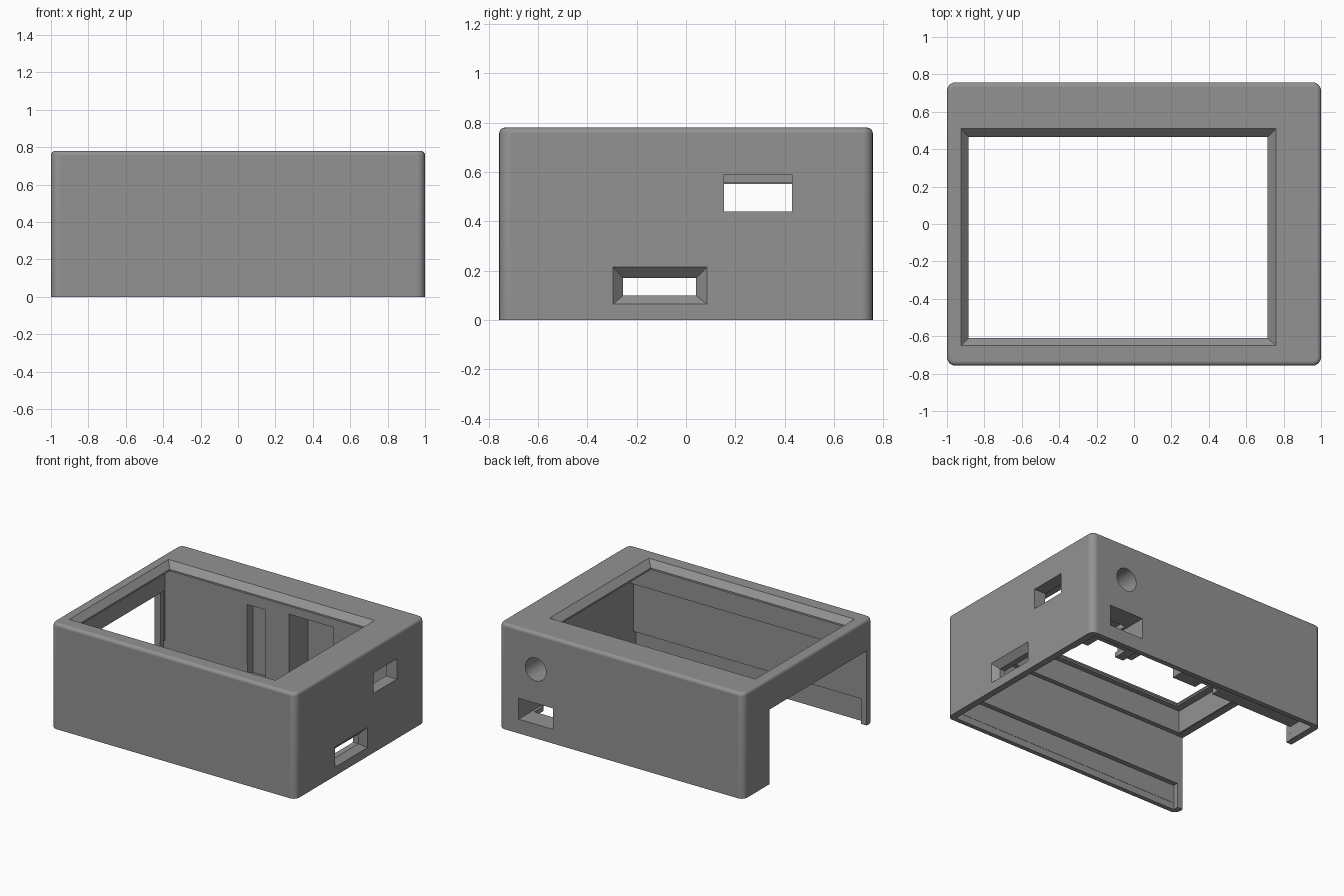
import bpy, bmesh, math
from mathutils import Vector, Matrix

if "Cube" in bpy.data.objects:
    bpy.data.objects.remove(bpy.data.objects["Cube"])

grey = bpy.data.materials.new("mid_grey")
grey.diffuse_color = (0.29, 0.29, 0.29, 1)
grey.use_nodes = True
grey.node_tree.nodes["Principled BSDF"].inputs["Base Color"].default_value = grey.diffuse_color


def mesh_object(name, bm):
    bmesh.ops.recalc_face_normals(bm, faces=bm.faces)
    me = bpy.data.meshes.new(name)
    bm.to_mesh(me)
    bm.free()
    ob = bpy.data.objects.new(name, me)
    bpy.context.collection.objects.link(ob)
    me.materials.append(grey)
    return ob


def box_mesh(x0, x1, y0, y1, z0, z1):
    bm = bmesh.new()
    bmesh.ops.create_cube(bm, size=1)
    for v in bm.verts:
        v.co = Vector(((x0 + x1) / 2 + v.co.x * (x1 - x0),
                       (y0 + y1) / 2 + v.co.y * (y1 - y0),
                       (z0 + z1) / 2 + v.co.z * (z1 - z0)))
    return bm


def loft(name, outer, inner):
    """Solid between two four-point loops."""
    bm = bmesh.new()
    a = [bm.verts.new(p) for p in outer]
    b = [bm.verts.new(p) for p in inner]
    bm.faces.new(a)
    bm.faces.new(b)
    for i in range(4):
        j = (i + 1) % 4
        bm.faces.new((a[i], a[j], b[j], b[i]))
    return mesh_object(name, bm)


def rect(u0, u1, v0, v1):
    return [(u0, v0), (u1, v0), (u1, v1), (u0, v1)]


# Outer case: rounded upright corners, then a smaller round on the top rim
bm = box_mesh(-1, 1, -0.757, 0.757, 0, 0.78)
upright = [e for e in bm.edges if abs(e.verts[0].co.z - e.verts[1].co.z) > 0.1]
bmesh.ops.bevel(bm, geom=upright, offset=0.045, segments=6, profile=0.5, affect='EDGES')
rim = [e for e in bm.edges if min(v.co.z for v in e.verts) > 0.77]
bmesh.ops.bevel(bm, geom=rim, offset=0.022, segments=4, profile=0.5, affect='EDGES')
case = mesh_object("case", bm)


def cut(ob):
    m = case.modifiers.new("cut", 'BOOLEAN')
    m.operation = 'DIFFERENCE'
    m.solver = 'EXACT'
    m.object = ob
    bpy.context.view_layer.objects.active = case
    bpy.context.view_layer.update()
    bpy.ops.object.modifier_apply(modifier=m.name)
    bpy.data.objects.remove(ob)


# Round rear hole
bm = bmesh.new()
bmesh.ops.create_cone(bm, cap_ends=True, segments=32, radius1=0.085, radius2=0.085,
                      depth=0.5, matrix=Matrix.Translation((0.70, 0.65, 0.51))
                      @ Matrix.Rotation(math.radians(90), 4, 'X'))
cut(mesh_object("round_hole", bm))

# (x0, x1, y0, y1, z0, z1)
hollows = [
    (-0.94, 0.905, -0.65, 0.49, -0.1, 0.722),    # upper cavity
    (-0.95, 0.91, -0.685, 0.485, -0.1, 0.555),   # main cavity
    (-0.955, 0.915, -0.722, 0.494, -0.1, 0.185), # lid recess
    (-0.952, 0.95, -0.724, 0.496, -0.1, 0.05),   # lid opening
    (-0.951, 0.51, 0.3, 0.72, -0.1, 0.10),       # space under rear block
    (0.5, 0.945, 0.3, 0.722, -0.1, 0.07),
    (0.075, 0.435, 0.4, 0.71, -0.1, 0.65),       # wide pocket in rear block
    (-0.27, -0.12, 0.4, 0.56, -0.1, 0.63),       # narrow slot in rear block
    (0.58, 0.82, 0.4, 0.60, -0.1, 0.30),         # pocket behind rear port
    (-1.1, -0.9, -0.684, 0.45, -0.1, 0.552),     # side opening
    (0.88, 1.1, 0.155, 0.43, 0.44, 0.59),        # upper side port
    (0.56, 0.84, 0.45, 0.9, 0.105, 0.26),        # rear port
]
for h in hollows:
    cut(mesh_object("hollow", box_mesh(*h)))

# Display window: tapered rim, then straight opening
outer = rect(-0.926, 0.761, -0.651, 0.511)
inner = rect(-0.885, 0.715, -0.61, 0.465)
cut(loft("window_taper", [(x, y, 0.781) for x, y in outer],
         [(x, y, 0.735) for x, y in inner]))
cut(mesh_object("window", box_mesh(-0.885, 0.715, -0.61, 0.465, 0.68, 0.75)))

# Lower side port: tapered rim, then straight opening
outer = rect(-0.296, 0.086, 0.064, 0.216)
inner = rect(-0.255, 0.04, 0.10, 0.17)
cut(loft("port_taper", [(1.001, y, z) for y, z in outer],
         [(0.958, y, z) for y, z in inner]))
cut(mesh_object("port", box_mesh(0.88, 0.97, -0.255, 0.04, 0.10, 0.17)))

# Smooth the rounded edges, keep the flat walls flat
bpy.ops.object.select_all(action='DESELECT')
case.select_set(True)
bpy.context.view_layer.objects.active = case
bpy.ops.object.shade_smooth_by_angle(angle=math.radians(30))
for p in case.data.polygons:
    if max(abs(c) for c in p.normal) > 0.999:
        p.use_smooth = False
